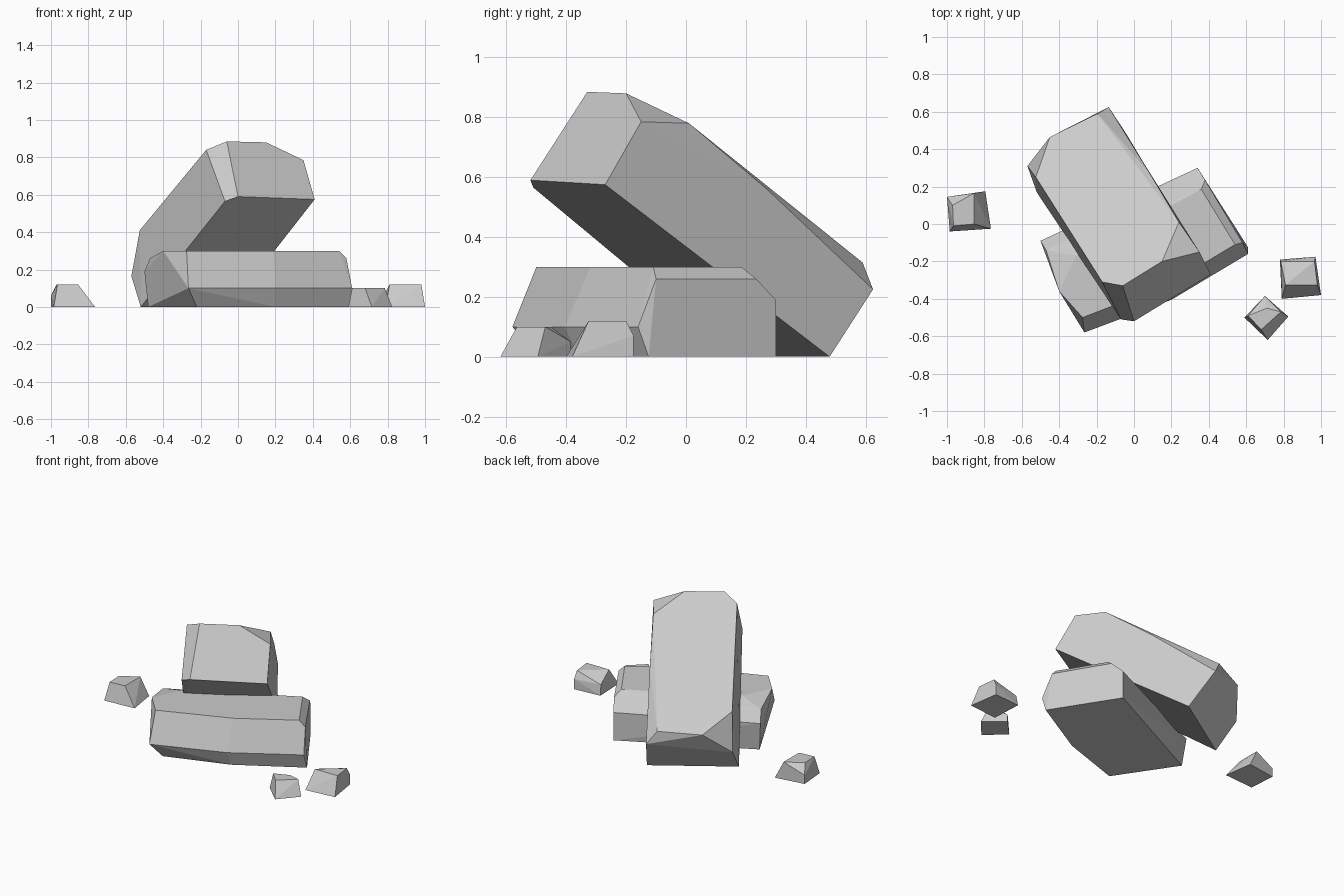
import bpy
import bmesh
import math

# Remove the default cube
default_cube = bpy.data.objects.get("Cube")
if default_cube:
    bpy.data.objects.remove(default_cube, do_unlink=True)


def make_material(name, value):
    material = bpy.data.materials.new(name)
    color = (value, value, value, 1)
    material.use_nodes = True
    material.diffuse_color = color
    material.node_tree.nodes["Principled BSDF"].inputs["Base Color"].default_value = color
    return material


stone = make_material("grey_stone", .6)


def layer(height, *outline):
    """Lift a plan outline to one height."""
    return [(x, y, height) for x, y in outline]


def make_rock(name, *sections):
    """Wrap flat faces around a stack of cross-sections."""
    bm = bmesh.new()
    for section in sections:
        for point in section:
            bm.verts.new(point)
    hull = bmesh.ops.convex_hull(bm, input=bm.verts[:])
    spare = {v for v in hull["geom_interior"] + hull["geom_unused"]
             if isinstance(v, bmesh.types.BMVert)}
    bmesh.ops.delete(bm, geom=list(spare), context="VERTS")
    bmesh.ops.dissolve_limit(bm, angle_limit=math.radians(5),
                             verts=bm.verts[:], edges=bm.edges[:])
    bmesh.ops.recalc_face_normals(bm, faces=bm.faces[:])
    mesh = bpy.data.meshes.new(name)
    bm.to_mesh(mesh)
    bm.free()
    mesh.materials.append(stone)
    rock = bpy.data.objects.new(name, mesh)
    bpy.context.collection.objects.link(rock)
    return rock


# Long slab leaning over the base rock: raised end, chipped shoulder, grounded end
raised_end = [
    (-.06, -.33, .885), (.15, -.2, .88), (.35, -.15, .785), (.41, -.27, .575),
    (0, -.52, .59), (-.07, -.51, .565), (-.17, -.31, .84),
]
shoulder = [(.24, .01, .78), (.085, .27, .56)]
grounded_end = [
    (-.195, .59, .315), (-.135, .625, .225), (-.04, .48, 0),
    (-.52, .17, 0), (-.57, .31, .165), (-.525, .25, .41), (-.45, .465, .31),
]
make_rock("leaning_slab", raised_end, shoulder, grounded_end)

# Base rock: undercut foot, widest belt, chipped shoulder and flat top
make_rock(
    "base_rock",
    layer(0, (-.22, -.5), (.2, -.36), (.61, -.125), (.34, .3), (-.34, -.04), (-.48, -.11)),
    layer(.1, (-.265, -.58), (.2, -.405), (.61, -.16)),
    layer(.19, (-.5, -.09), (-.34, -.04), (.34, .3)),
    layer(.26, (.58, -.1), (.38, .235), (-.47, -.14)),
    layer(.3, (-.275, -.5), (.19, -.32), (.54, -.11), (.36, .185),
          (.21, .09), (-.31, -.17), (-.4, -.36)),
)

# Loose stones lying around the base
make_rock(
    "left_stone_far",
    layer(0, (-1, .145), (-.985, -.04), (-.765, -.025), (-.795, .175)),
    layer(.06, (-1, .145)),
    layer(.12, (-.97, .1), (-.965, -.01), (-.855, 0), (-.855, .165)),
)
make_rock(
    "left_stone_near",
    layer(0, (.79, -.4), (1, -.38), (.97, -.175), (.78, -.19)),
    layer(.07, (.97, -.175), (.785, -.2)),
    layer(.12, (.81, -.325), (.98, -.325), (.965, -.2)),
)
make_rock(
    "front_stone",
    layer(0, (.59, -.5), (.715, -.62), (.825, -.495), (.7, -.385)),
    layer(.05, (.7, -.385)),
    layer(.1, (.61, -.49), (.68, -.565), (.785, -.47), (.71, -.45)),
)
